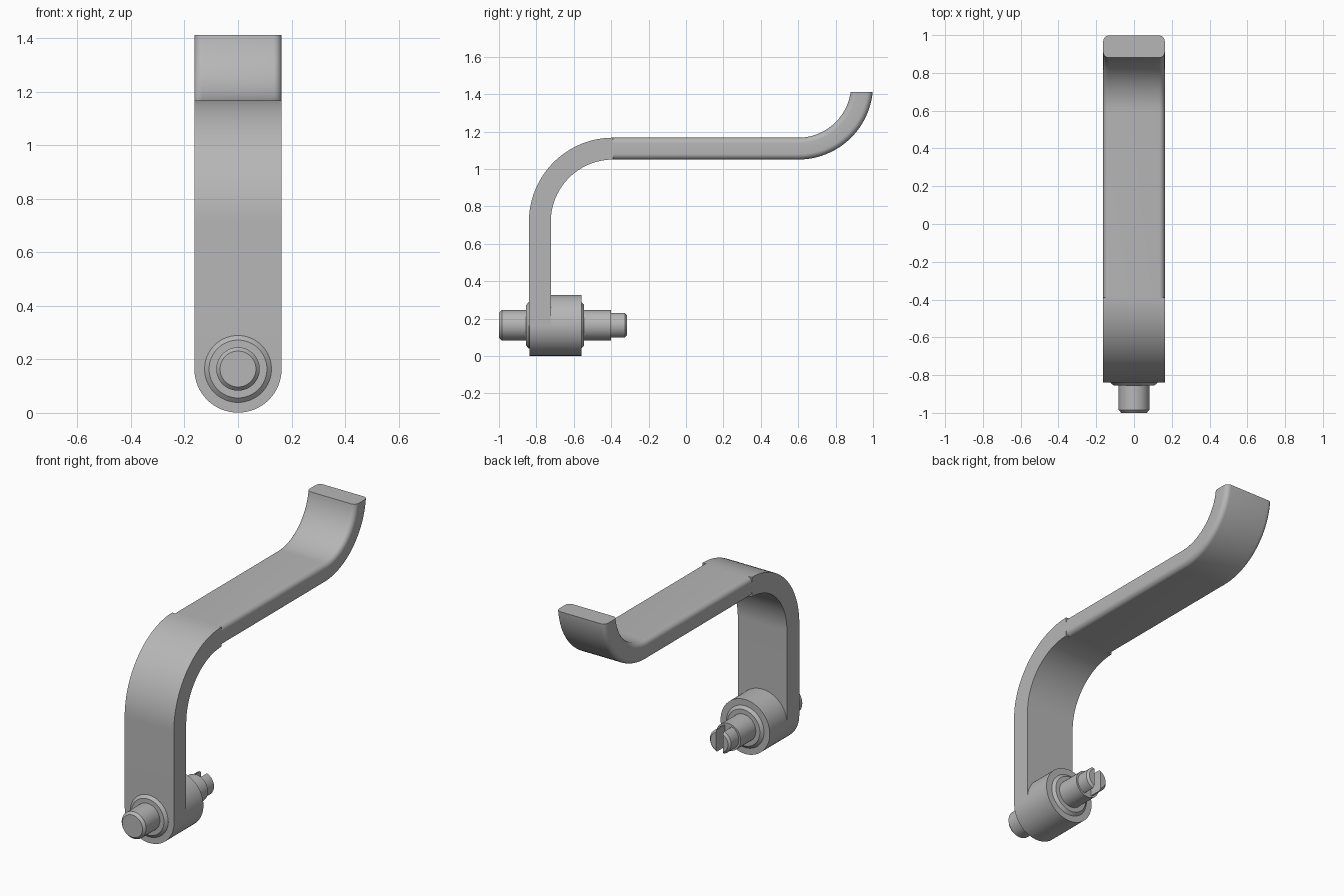
import bpy
import bmesh
from math import sin, cos, pi, radians
from mathutils import Vector

old = bpy.data.objects.get("Cube")
if old:
    bpy.data.objects.remove(old, do_unlink=True)

steel = bpy.data.materials.new("light grey metal")
steel.use_nodes = True
GREY = (0.47, 0.47, 0.47, 1)
steel.diffuse_color = GREY
steel.node_tree.nodes["Principled BSDF"].inputs["Base Color"].default_value = GREY

HALF_W = 0.163      # half the strap width
HALF_T = 0.0585     # half the strap thickness
PIN_Z = 0.164       # height of the pivot axis


def finish(bm, name):
    bmesh.ops.recalc_face_normals(bm, faces=bm.faces)
    mesh = bpy.data.meshes.new(name)
    bm.to_mesh(mesh)
    bm.free()
    mesh.materials.append(steel)
    obj = bpy.data.objects.new(name, mesh)
    bpy.context.collection.objects.link(obj)
    return obj


def smooth(obj):
    bpy.ops.object.select_all(action='DESELECT')
    obj.select_set(True)
    bpy.context.view_layer.objects.active = obj
    bpy.ops.object.shade_smooth_by_angle(angle=radians(30))


def skin(rings, name, cut_z=None):
    """Join closed rings of points into a capped solid."""
    bm = bmesh.new()
    loops = [[bm.verts.new(p) for p in ring] for ring in rings]
    n = len(loops[0])
    for a, b in zip(loops, loops[1:]):
        for i in range(n):
            j = (i + 1) % n
            bm.faces.new((a[i], a[j], b[j], b[i]))
    bm.faces.new(loops[0])
    bm.faces.new(loops[-1])
    if cut_z:
        cut = bmesh.ops.bisect_plane(
            bm, geom=bm.verts[:] + bm.edges[:] + bm.faces[:],
            plane_co=(0, 0, cut_z), plane_no=(0, 0, 1), clear_outer=True)
        edges = [e for e in cut["geom_cut"] if isinstance(e, bmesh.types.BMEdge)]
        bmesh.ops.edgeloop_fill(bm, edges=edges)
    return finish(bm, name)


def section(r, steps=8):
    """Strap cross-section, with rounded corners when r > 0."""
    if r == 0:
        return [(HALF_W, HALF_T), (-HALF_W, HALF_T), (-HALF_W, -HALF_T), (HALF_W, -HALF_T)]
    pts = []
    for q, (sx, sy) in enumerate([(1, 1), (-1, 1), (-1, -1), (1, -1)]):
        for k in range(steps + 1):
            a = (q + k / steps) * pi / 2
            pts.append((sx * (HALF_W - r) + r * cos(a), sy * (HALF_T - r) + r * sin(a)))
    return pts


def strap(path, r, name, cut_z=None):
    """Sweep the section along (y, z, normal angle) stations."""
    rings = [[(u, y + v * cos(a), z + v * sin(a)) for u, v in section(r)] for y, z, a in path]
    smooth(skin(rings, name, cut_z))


def lathe(profile, name, steps=64):
    """Turn (y, radius) points about the pivot axis."""
    rings = [[(r * cos(2 * pi * i / steps), y, PIN_Z + r * sin(2 * pi * i / steps))
              for i in range(steps)] for y, r in profile]
    return skin(rings, name)


# upright strap with its bend
BEND_Y, BEND_Z, BEND_R = -0.39, 0.717, 0.3915
upright = [(BEND_Y - BEND_R, PIN_Z, pi)]
for k in range(25):
    a = pi - k / 24 * pi / 2
    upright.append((BEND_Y + BEND_R * cos(a), BEND_Z + BEND_R * sin(a), a))
strap(upright, 0, "upright_arm")

# horizontal strap with rounded edges and upturned end
HOOK_Y, HOOK_R = 0.6, 0.3415
BAR_Z = BEND_Z + BEND_R
bar = [(BEND_Y, BAR_Z, pi / 2)]
for k in range(25):
    a = k / 24 * pi / 2
    bar.append((HOOK_Y + HOOK_R * sin(a), BAR_Z + HOOK_R * (1 - cos(a)), pi / 2 + a))
strap(bar, 0.03, "handle_bar_and_hook", cut_z=1.412)

# pivot boss and bushing collars
smooth(lathe([(-0.838, HALF_W), (-0.56, HALF_W)], "pivot_boss"))
smooth(lathe([(-0.855, 0.108), (-0.84, 0.125), (-0.56, 0.125), (-0.545, 0.108)], "bushing"))

# stepped pin with a slotted tip
pin = lathe([(-1.0, 0.067), (-0.985, 0.081), (-0.4, 0.081), (-0.4, 0.07),
             (-0.327, 0.07), (-0.315, 0.058)], "pivot_pin")
bm = bmesh.new()
bmesh.ops.create_cube(bm, size=1)
for v in bm.verts:
    v.co = Vector((v.co.x * 0.046, v.co.y * 0.17 - 0.315, v.co.z * 0.3 + PIN_Z))
cutter = finish(bm, "slot_cutter")
cutter.hide_render = True
slot = pin.modifiers.new("slot", 'BOOLEAN')
slot.operation = 'DIFFERENCE'
slot.solver = 'EXACT'
slot.object = cutter
bpy.context.view_layer.objects.active = pin
bpy.ops.object.modifier_apply(modifier=slot.name)
bpy.data.objects.remove(cutter, do_unlink=True)
smooth(pin)
